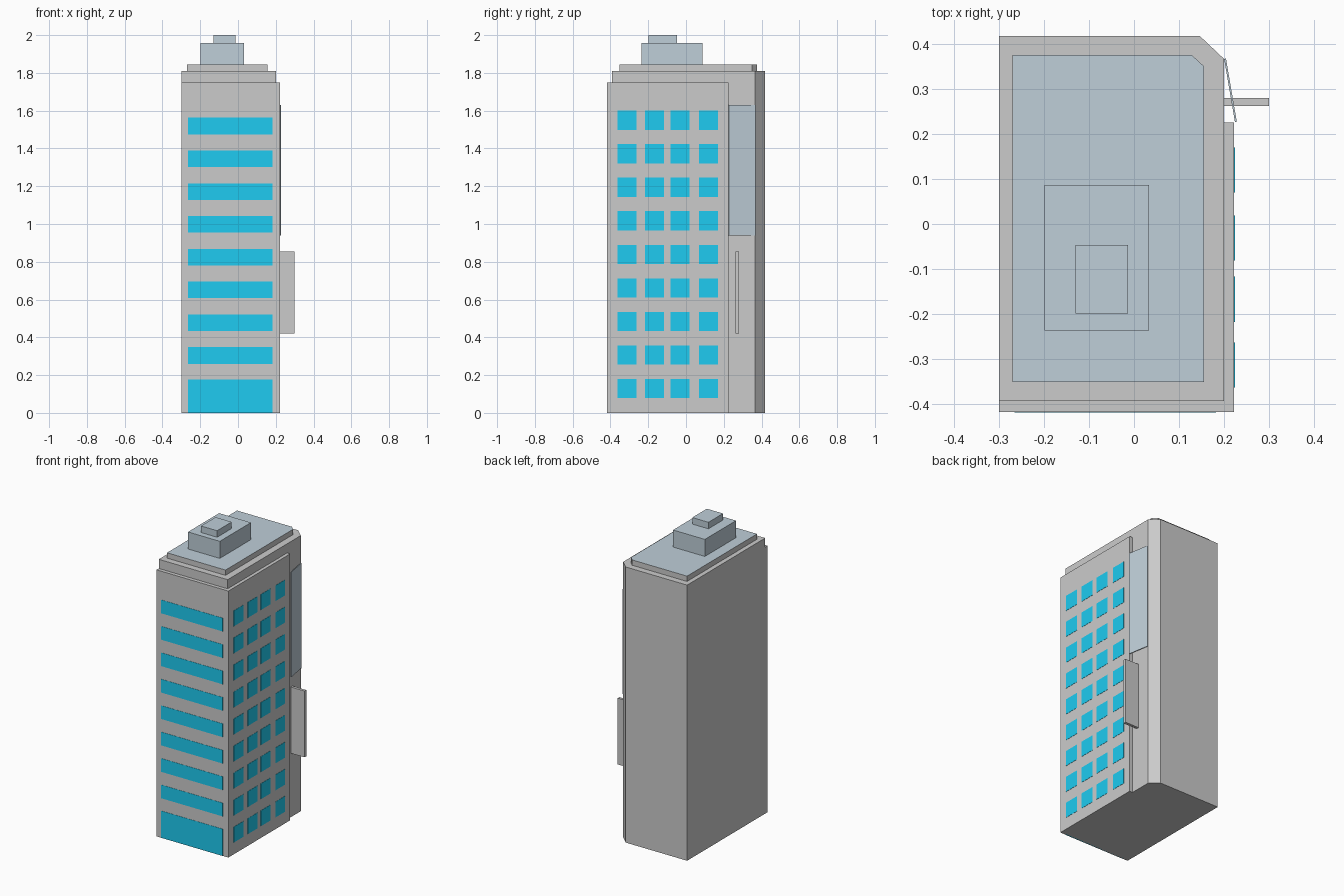
import bpy, bmesh

if "Cube" in bpy.data.objects:
    bpy.data.objects.remove(bpy.data.objects["Cube"])


def material(name, rgb):
    m = bpy.data.materials.new(name)
    m.diffuse_color = (*rgb, 1)
    m.use_nodes = True
    m.node_tree.nodes["Principled BSDF"].inputs["Base Color"].default_value = m.diffuse_color
    return m


GLASS = material("teal_glass", (0.013, 0.60, 0.88))
SLATE = material("slate", (0.52, 0.62, 0.69))


def add_prism(bm, outline, z0, z1):
    """Extrude a counter-clockwise outline; returns the top face."""
    lo = [bm.verts.new((x, y, z0)) for x, y in outline]
    hi = [bm.verts.new((x, y, z1)) for x, y in outline]
    n = len(outline)
    for i in range(n):
        j = (i + 1) % n
        bm.faces.new((lo[i], lo[j], hi[j], hi[i]))
    bm.faces.new(lo[::-1])
    return bm.faces.new(hi)


def rect(x0, x1, y0, y1):
    return [(x0, y0), (x1, y0), (x1, y1), (x0, y1)]


def finish(bm, name, *mats):
    me = bpy.data.meshes.new(name)
    bm.to_mesh(me)
    bm.free()
    for m in mats:
        me.materials.append(m)
    ob = bpy.data.objects.new(name, me)
    bpy.context.collection.objects.link(ob)
    return ob


def prism(name, outline, z0, z1, *mats):
    bm = bmesh.new()
    add_prism(bm, outline, z0, z1)
    return finish(bm, name, *mats)


# Tall core with one chamfered back corner
prism("tower_core", [(-0.30, -0.393), (0.20, -0.393), (0.20, 0.366),
                     (0.146, 0.417), (-0.30, 0.417)], 0, 1.81)

# Slightly lower L-shaped facade wrapping the front and right side
prism("facade", [(-0.30, -0.417), (0.222, -0.417), (0.222, 0.225),
                 (0.20, 0.225), (0.20, -0.393), (-0.30, -0.393)], 0, 1.75)

# Roof slab: grey edge, slate top
bm = bmesh.new()
top = add_prism(bm, [(-0.27, -0.351), (0.155, -0.351), (0.155, 0.35),
                     (0.128, 0.375), (-0.27, 0.375)], 1.81, 1.845)
top.material_index = 1
finish(bm, "roof_slab", None, SLATE)

# Stepped rooftop boxes
prism("penthouse", rect(-0.198, 0.033, -0.236, 0.087), 1.845, 1.957, SLATE)
prism("penthouse_cap", rect(-0.13, -0.013, -0.198, -0.047), 1.957, 2.0, SLATE)

# Front window bands above a taller ground floor opening
bm = bmesh.new()
add_prism(bm, rect(-0.265, 0.182, -0.4185, -0.41), 0, 0.177)
for i in range(8):
    z = 0.26 + i * 0.1735
    add_prism(bm, rect(-0.265, 0.182, -0.4185, -0.41), z, z + 0.088)
finish(bm, "front_windows", GLASS)

# Right side window grid
bm = bmesh.new()
for y in (-0.363, -0.217, -0.081, 0.07):
    for i in range(9):
        z = 0.078 + i * 0.1775
        add_prism(bm, rect(0.215, 0.2235, y, y + 0.1), z, z + 0.102)
finish(bm, "side_windows", GLASS)

# Slanted panel bridging the recess, and the projecting sign board
prism("slanted_panel", [(0.200, 0.366), (0.224, 0.226), (0.228, 0.227),
                        (0.204, 0.367)], 0.94, 1.63, SLATE)
prism("sign_board", rect(0.20, 0.30, 0.262, 0.280), 0.42, 0.855)
